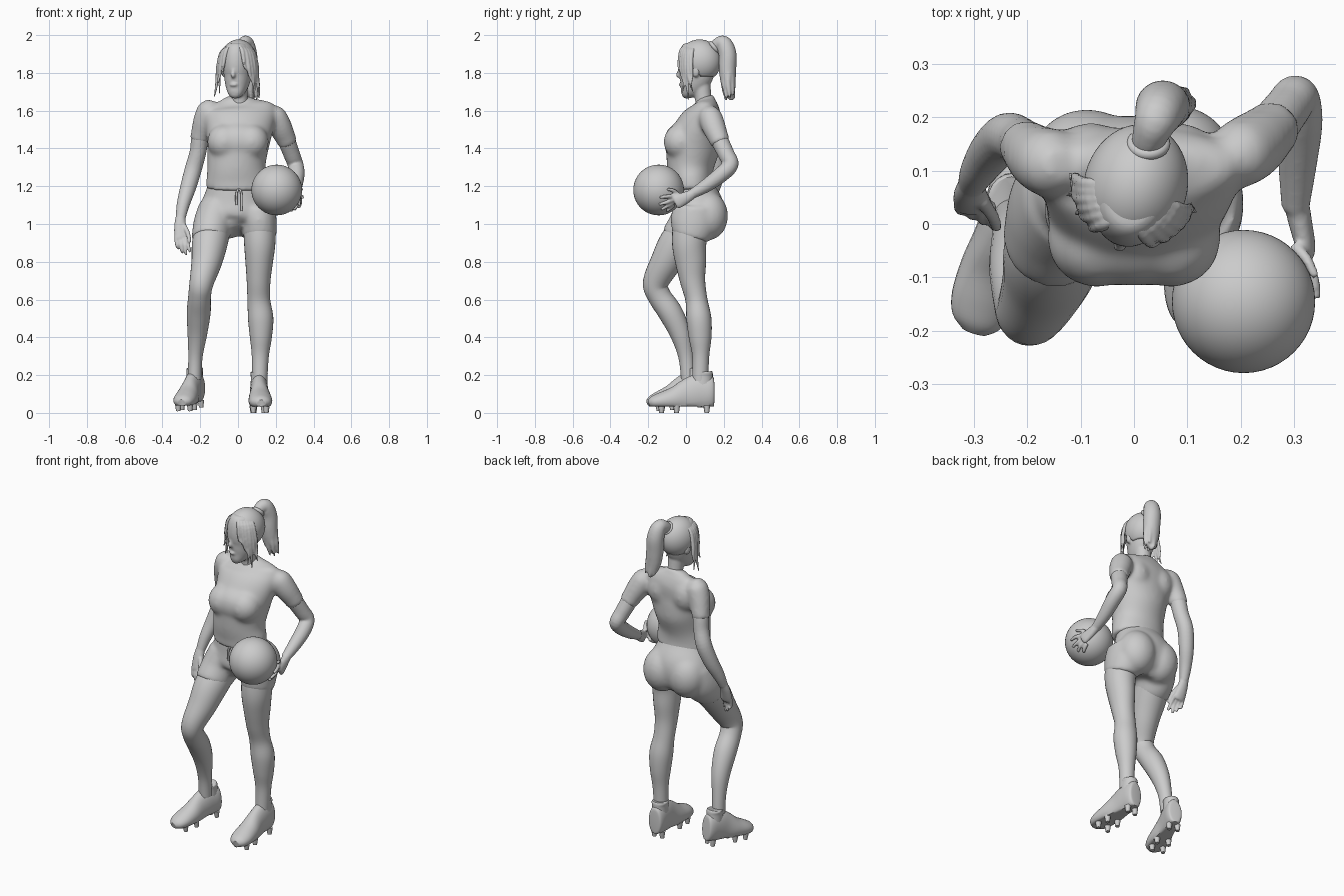
import bpy, bmesh, math, random
from mathutils import Vector, Matrix

random.seed(4)


def tube(bm, pts, n=20, steps=5):
    """Loft ellipses (x, y, z, half width, half depth) along a smooth path."""
    P = [Vector(p if len(p) == 5 else (*p, p[3])) for p in pts]
    P = [P[0]] + P + [P[-1]]
    S = []
    for i in range(1, len(P) - 2):
        a, b, c, d = P[i - 1:i + 3]
        for k in range(steps):
            t = k / steps
            S.append(0.5 * (2 * b + (c - a) * t + (2 * a - 5 * b + 4 * c - d) * t * t
                            + (3 * b - a - 3 * c + d) * t ** 3))
    S.append(P[-1])
    rings = []
    for i, s in enumerate(S):
        tan = Vector((S[min(i + 1, len(S) - 1)] - S[max(i - 1, 0)])[:3]).normalized()
        side = (Vector((1, 0, 0)) - tan * tan.x).normalized()
        up = tan.cross(side)
        rings.append([bm.verts.new(Vector(s[:3]) + side * (s[3] * math.cos(q)) + up * (s[4] * math.sin(q)))
                      for q in (2 * math.pi * j / n for j in range(n))])
    for r0, r1 in zip(rings, rings[1:]):
        for j in range(n):
            bm.faces.new((r0[j], r0[(j + 1) % n], r1[(j + 1) % n], r1[j]))
    bm.faces.new(rings[0])
    bm.faces.new(rings[-1])


def ball(bm, c, r, seg=24):
    r = r if isinstance(r, tuple) else (r, r, r)
    m = Matrix.Translation(c) @ Matrix.Diagonal((*r, 1))
    return bmesh.ops.create_uvsphere(bm, u_segments=seg, v_segments=seg * 2 // 3, radius=1, matrix=m)['verts']


def finish(name, bm, M=None, voxel=0, smooth=4):
    bmesh.ops.recalc_face_normals(bm, faces=bm.faces)
    me = bpy.data.meshes.new(name)
    if M:
        bm.transform(M)
    bm.to_mesh(me)
    bm.free()
    ob = bpy.data.objects.new(name, me)
    bpy.context.collection.objects.link(ob)
    for p in me.polygons:
        p.use_smooth = True
    if voxel:
        r = ob.modifiers.new('fuse', 'REMESH')
        r.mode, r.voxel_size, r.use_smooth_shade = 'VOXEL', voxel, True
        s = ob.modifiers.new('soften', 'SMOOTH')
        s.factor, s.iterations = 0.5, smooth
    else:
        bpy.context.view_layer.objects.active = ob
        ob.select_set(True)
        bpy.ops.object.shade_smooth_by_angle(angle=math.radians(50))
        ob.select_set(False)
    return ob


# Shirt: torso, bust, shoulders and short sleeves
bm = bmesh.new()
tube(bm, [(-.005, .03, 1.185, .164, .116), (-.005, .026, 1.23, .164, .114), (-.008, .024, 1.31, .154, .126),
          (0, .04, 1.42, .165, .142), (.008, .07, 1.52, .182, .118), (.008, .1, 1.59, .195, .087),
          (.004, .107, 1.63, .165, .064), (.002, .105, 1.655, .1, .048), (.002, .1, 1.675, .055, .045)], 40)
ball(bm, (0, -.02, 1.435), (.155, .097, .105))
for s in (-1, 1):
    ball(bm, (s * .07, -.028, 1.435), (.093, .091, .095))
    ball(bm, (s * .08, .115, 1.54), (.085, .075, .1))
tube(bm, [(-.135, .112, 1.652, .03), (-.15, .112, 1.61, .062), (-.175, .122, 1.55, .062),
          (-.197, .14, 1.48, .053), (-.206, .148, 1.44, .05)])
tube(bm, [(.17, .12, 1.615, .03), (.19, .126, 1.58, .06), (.22, .145, 1.52, .064),
          (.25, .17, 1.46, .056), (.264, .185, 1.425, .053)])
finish('shirt', bm, voxel=.009, smooth=22)

# Shorts: hips, seat and two short legs
bm = bmesh.new()
tube(bm, [(-.012, .03, 1.225, .145, .098), (-.012, .04, 1.18, .157, .112), (-.012, .06, 1.1, .188, .138),
          (-.014, .064, 1.03, .2, .134), (-.018, .055, .985, .17, .11), (-.01, .045, .955, .09, .08)], 40)
for x, y in ((-.088, .108), (.078, .115)):
    ball(bm, (x, y, 1.043), (.11, .108, .13))
tube(bm, [(-.105, .06, 1.08, .105, .12), (-.131, .03, 1.0, .105, .122), (-.147, -.022, .935, .098, .108),
          (-.15, -.038, .912, .094, .099)], 28)
tube(bm, [(.1, .05, 1.08, .098, .12), (.112, .04, 1.0, .094, .124), (.116, .022, .925, .087, .098)], 28)
finish('shorts', bm, voxel=.009, smooth=20)

# Drawstring
for x, z in ((-.008, 1.1), (.018, 1.07)):
    bm = bmesh.new()
    tube(bm, [(.004, -.076, 1.19, .005), (x, -.083, 1.16, .006), (x, -.082, z, .006)], 8)
    finish('drawstring', bm)

# Legs: one bent, one straight
bm = bmesh.new()
tube(bm, [(-.125, .04, 1.0, .09, .1), (-.149, -.045, .9, .094, .097), (-.166, -.105, .8, .081, .083),
          (-.193, -.16, .69, .064, .068), (-.203, -.142, .62, .06, .062), (-.208, -.082, .53, .063, .064),
          (-.215, -.03, .42, .052, .055), (-.225, .0, .3, .038, .041), (-.23, .012, .18, .036, .038)], 28)
finish('bent_leg', bm)
bm = bmesh.new()
tube(bm, [(.113, .03, 1.0, .085, .1), (.115, .017, .9, .083, .091), (.112, .025, .8, .073, .082),
          (.109, .035, .7, .063, .067), (.11, .055, .6, .06, .058), (.12, .068, .5, .067, .066),
          (.121, .075, .4, .058, .06), (.118, .078, .3, .045, .045), (.115, .075, .17, .04, .042)], 28)
finish('straight_leg', bm)


# Boots with a few stout studs
def boot(name, M):
    bm = bmesh.new()
    tube(bm, [(0, .08, .108, .025, .05), (0, .075, .108, .04, .08), (0, .05, .108, .048, .092),
              (0, 0, .108, .049, .098), (0, -.06, .092, .05, .088), (.002, -.13, .073, .06, .066),
              (.004, -.2, .062, .062, .048), (.006, -.245, .056, .05, .034), (.006, -.268, .052, .025, .018)], 28)
    for v in bm.verts:
        v.co.z = max(v.co.z, .035)
    tube(bm, [(0, .018, .13, .045, .055), (0, .02, .19, .044, .052), (0, .022, .212, .046, .05),
              (0, .022, .218, .04, .044)])
    for y, x in ((.04, .026), (-.12, .036), (-.2, .034)):
        for s in (-1, 1):
            bmesh.ops.create_cone(bm, cap_ends=True, segments=16, radius1=.012, radius2=.018, depth=.04,
                                  matrix=Matrix.Translation((s * x, y, .02)))
    finish(name, bm, M)


boot('left_boot', Matrix.Translation((.112, .07, 0)) @ Matrix.Rotation(math.radians(1), 4, 'Z'))
boot('right_boot', Matrix.Translation((-.23, .045, .026)) @ Matrix.Rotation(math.radians(-17), 4, 'Z')
     @ Matrix.Rotation(math.radians(5), 4, 'X') @ Matrix.Diagonal((.96, .94, .97, 1)))

# Ball held at the hip
C, R = Vector((.205, -.145, 1.18)), .134
bm = bmesh.new()
ball(bm, C, R, 48)
finish('ball', bm)

# Hanging arm with relaxed hand
bm = bmesh.new()
tube(bm, [(-.17, .12, 1.58, .045), (-.2, .143, 1.46, .046), (-.212, .155, 1.38, .044), (-.237, .163, 1.29, .045),
          (-.265, .138, 1.19, .042), (-.291, .1, 1.1, .034), (-.304, .072, 1.03, .026, .024)])
tube(bm, [(-.304, .075, 1.04, .025, .023), (-.306, .055, .99, .032, .022), (-.3, .035, .93, .037, .018),
          (-.298, .028, .915, .03, .012)])
for i in range(4):
    x = -.328 + i * .02
    drop, fy = (.865, .845, .835, .85)[i], i * .008
    tube(bm, [(x, .035, .935, .011), (x + .004, .025 - fy, .89, .0095), (x + .012, .03 - fy * 1.5, drop + .01, .0085),
              (x + .014, .034 - fy * 1.5, drop, .004)], 10)
tube(bm, [(-.285, .045, .99, .013), (-.265, .015, .95, .012), (-.258, -.005, .91, .01), (-.258, -.01, .9, .004)], 10)
finish('hanging_arm', bm, voxel=.005, smooth=3)

# Bent arm with fingers wrapped on the ball
bm = bmesh.new()
tube(bm, [(.215, .14, 1.54, .05), (.25, .17, 1.46, .048), (.284, .213, 1.37, .044), (.304, .236, 1.315, .042),
          (.311, .19, 1.265, .042), (.306, .11, 1.205, .036), (.302, .03, 1.158, .026)])


def on_ball(x, y, z, lift=.008):
    return C + (Vector((x, y, z)) - C).normalized() * (R + lift)


tube(bm, [(.304, .04, 1.162, .024), (.312, .0, 1.14, .022, .032), (.322, -.045, 1.12, .018, .038),
          (.322, -.06, 1.113, .012, .032)])
for (b, m, t) in (((.34, -.05, 1.142), (.35, -.1, 1.142), (.34, -.14, 1.14)),
                  ((.33, -.05, 1.122), (.33, -.1, 1.112), (.32, -.145, 1.105)),
                  ((.32, -.05, 1.1), (.32, -.09, 1.088), (.3, -.13, 1.075)),
                  ((.31, -.045, 1.085), (.3, -.075, 1.07), (.285, -.1, 1.058)),
                  ((.32, -.02, 1.15), (.33, -.06, 1.175), (.34, -.1, 1.185))):
    tube(bm, [(*on_ball(*q), r) for q, r in ((b, .012), (m, .011), (t, .008))], 10)
finish('ball_arm', bm, voxel=.006, smooth=3)

# Head (turned a little), neck, nose, lips and ears
TURN = Matrix.Translation((0, .06, 0)) @ Matrix.Rotation(math.radians(-15), 4, 'Z')
bm = bmesh.new()
tube(bm, [(0, -.078, 1.675, .012, .01), (0, -.066, 1.686, .034, .03), (0, -.035, 1.725, .057, .068),
          (0, -.01, 1.78, .071, .092), (0, 0, 1.85, .08, .105), (0, .005, 1.91, .076, .1),
          (0, .01, 1.95, .055, .075), (0, .01, 1.965, .02, .03)], 28)
tube(bm, [(0, -.09, 1.84, .008), (0, -.1, 1.805, .01), (0, -.104, 1.787, .013, .012), (0, -.09, 1.775, .008)], 12)
ball(bm, (0, -.088, 1.737), (.022, .014, .01), 12)
tube(bm, [(0, .04, 1.58, .05), (0, .032, 1.67, .044, .044), (0, .015, 1.77, .05, .055)])
for s in (-1, 1):
    ball(bm, (s * .08, .012, 1.81), (.014, .022, .034), 16)
finish('head', bm, TURN, voxel=.006, smooth=5)

# Hair cap, open around the face
bm = bmesh.new()
ball(bm, (0, .012, 1.862), (.097, .116, .115), 48)
bmesh.ops.delete(bm, geom=[v for v in bm.verts if v.co.z < 1.765 + max(0, .045 - v.co.y) * 1.1
                           and v.co.y < .09 or v.co.z < 1.775
                           or v.co.y < -.035 and v.co.z < 1.93 - abs(v.co.x) * .9], context='VERTS')
cap = finish('hair_cap', bm, TURN)
sol = cap.modifiers.new('thickness', 'SOLIDIFY')
sol.thickness = .014

# Loose front locks on both sides, sweeping down from the parting
bm = bmesh.new()
for s in (-1, 1):
    for i in range(6):
        y = -.082 + i * .015
        x = (.058, .075, .088, .097, .102, .106)[i]
        end = (1.8, 1.74, 1.69, 1.66, 1.7, 1.73)[i] + random.uniform(-.015, .015)
        w = random.uniform(.008, .012)
        tube(bm, [(s * .014, -.055 + i * .014, 1.948, .01), (s * x * .75, y * .93, 1.915, .013, .012),
                  (s * x, y, 1.84, w, .012), (s * (x + random.uniform(0, .012)), y + .006, (1.84 + end) / 2, w * .8),
                  (s * (x + random.uniform(-.005, .028)), y + random.uniform(-.01, .03), end, .003)], 10, 4)
finish('front_locks', bm, TURN, voxel=.0045, smooth=1)

# Ponytail, with strand tips, and its tie
bm = bmesh.new()
tube(bm, [(.022, .13, 1.91, .028), (.028, .16, 1.943, .032, .034), (.042, .197, 1.954, .042, .044),
          (.052, .22, 1.9, .049, .047), (.057, .22, 1.82, .05, .046), (.064, .224, 1.74, .045, .038),
          (.07, .235, 1.685, .028, .024), (.075, .242, 1.655, .006, .008)], 24)
for i in range(7):
    a = i * .9
    x, y = .062 + .034 * math.cos(a), .224 + .025 * math.sin(a)
    tube(bm, [(x, y, 1.8, .014), (x + .008, y, 1.73, .014), (x + .016, y + .01, 1.65 + random.uniform(0, .04), .004)], 8)
finish('ponytail', bm, voxel=.006, smooth=3)
bpy.ops.mesh.primitive_torus_add(major_radius=.03, minor_radius=.011, location=(.027, .15, 1.935),
                                 rotation=(math.radians(-50), 0, 0))
bpy.context.object.name = 'hair_tie'
bpy.ops.object.shade_smooth()
